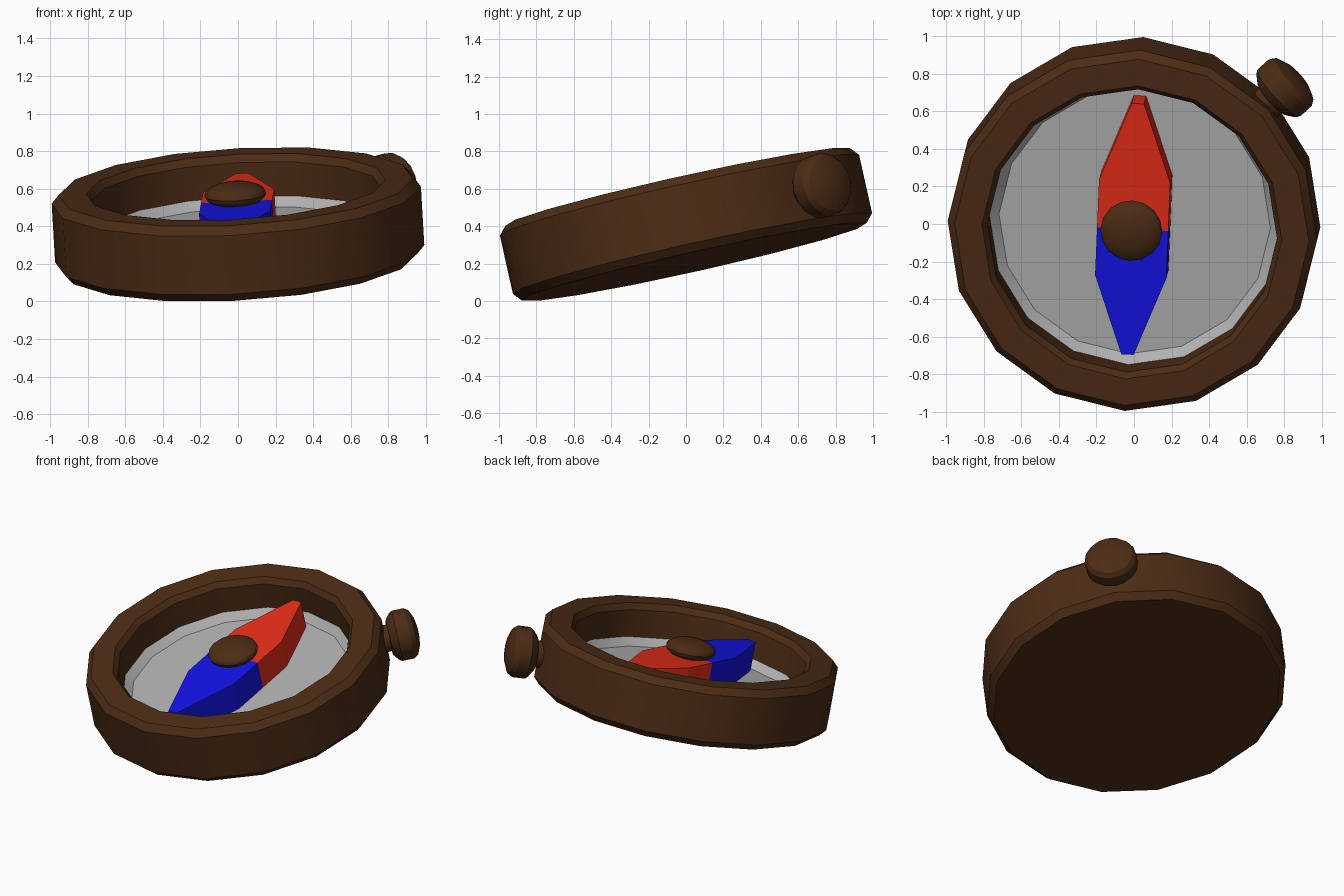
import bpy, bmesh, math
from mathutils import Matrix, Vector

if "Cube" in bpy.data.objects:
    bpy.data.objects.remove(bpy.data.objects["Cube"], do_unlink=True)


def material(name, rgb):
    m = bpy.data.materials.new(name)
    m.use_nodes = True
    m.diffuse_color = (*rgb, 1)
    bsdf = m.node_tree.nodes["Principled BSDF"]
    bsdf.inputs["Base Color"].default_value = (*rgb, 1)
    bsdf.inputs["Roughness"].default_value = 0.8
    return m


brown = material("dark_brown", (0.073, 0.025, 0.0075))
grey = material("dial_grey", (0.44, 0.44, 0.44))
red = material("needle_red", (0.8, 0.027, 0.009))
blue = material("needle_blue", (0.0065, 0.0065, 0.8))

# Tilted pose shared by all parts: the compass leans towards the front
ax = Vector((0.998, -0.052, 0.046)).normalized()
ay = Vector((0.045, 0.975, 0.22))
ay = (ay - ax * ay.dot(ax)).normalized()
az = ax.cross(ay)
POSE = Matrix.Translation((0, 0, 0.41)) @ Matrix((ax, ay, az)).transposed().to_4x4()


def finish(bm, name, mats, smooth=True, local=Matrix()):
    bmesh.ops.recalc_face_normals(bm, faces=bm.faces[:])
    me = bpy.data.meshes.new(name)
    bm.to_mesh(me)
    bm.free()
    for m in mats:
        me.materials.append(m)
    ob = bpy.data.objects.new(name, me)
    bpy.context.collection.objects.link(ob)
    ob.matrix_world = POSE @ local
    if smooth:
        bpy.ops.object.select_all(action='DESELECT')
        ob.select_set(True)
        bpy.context.view_layer.objects.active = ob
        bpy.ops.object.shade_smooth_by_angle(angle=math.radians(30))
    return ob


def lathe(name, profile, mats, sides=16, local=Matrix(), rule=None):
    """Revolve (radius, height) points about local z; open ends get an n-gon cap."""
    bm = bmesh.new()
    rings = [[bm.verts.new((r * math.cos(i * math.tau / sides),
                            r * math.sin(i * math.tau / sides), h))
              for i in range(sides)] for r, h in profile]
    for k, (a, b) in enumerate(zip(rings, rings[1:])):
        for i in range(sides):
            j = (i + 1) % sides
            f = bm.faces.new((a[i], a[j], b[j], b[i]))
            f.material_index = rule(k) if rule else 0
    for k, ring in ((0, rings[0]), (len(rings), rings[-1])):
        f = bm.faces.new(ring)
        f.material_index = rule(k) if rule else 0
    return finish(bm, name, mats, True, local)


# Case with chamfered rim; the sunken dial is its last sloped ring and cap
case_profile = [(0.945, -0.205), (0.985, -0.16), (0.985, 0.16), (0.945, 0.205),
                (0.80, 0.205), (0.772, 0.165), (0.772, -0.02), (0.724, -0.07)]
lathe("case_and_dial", case_profile, [brown, grey],
      rule=lambda k: 1 if k >= 6 else 0)

# Needle halves: tapered prisms mirrored about the pivot
for name, mat, s in (("needle_north", red, 1), ("needle_south", blue, -1)):
    outline = [(-0.19, 0), (0.19, 0), (0.19, 0.26), (0.033, 0.685),
               (-0.033, 0.685), (-0.19, 0.26)]
    bm = bmesh.new()
    base = bm.faces.new([bm.verts.new((x, s * y, -0.07)) for x, y in outline])
    ext = bmesh.ops.extrude_face_region(bm, geom=[base])
    top = [v for v in ext["geom"] if isinstance(v, bmesh.types.BMVert)]
    bmesh.ops.translate(bm, verts=top, vec=(0, 0, 0.195))
    finish(bm, name, [mat], smooth=False)

# Flattened round cap on the needle pivot
bm = bmesh.new()
bmesh.ops.create_uvsphere(bm, u_segments=16, v_segments=10, radius=0.165)
bmesh.ops.scale(bm, verts=bm.verts[:], vec=(1, 1, 0.39))
finish(bm, "pivot_cap", [brown], local=Matrix.Translation((-0.005, 0, 0.165)))

# Crown knob with a short neck on the left rear edge of the case
crown_profile = [(0.09, 0.93), (0.09, 1.01), (0.115, 1.01), (0.155, 1.04),
                 (0.17, 1.06), (0.17, 1.14), (0.15, 1.17), (0.09, 1.195), (0.03, 1.203)]
to_side = Matrix.Rotation(math.radians(45.5), 4, 'Z') @ Matrix.Rotation(math.pi / 2, 4, 'Y')
lathe("crown_knob", crown_profile, [brown], local=to_side)
